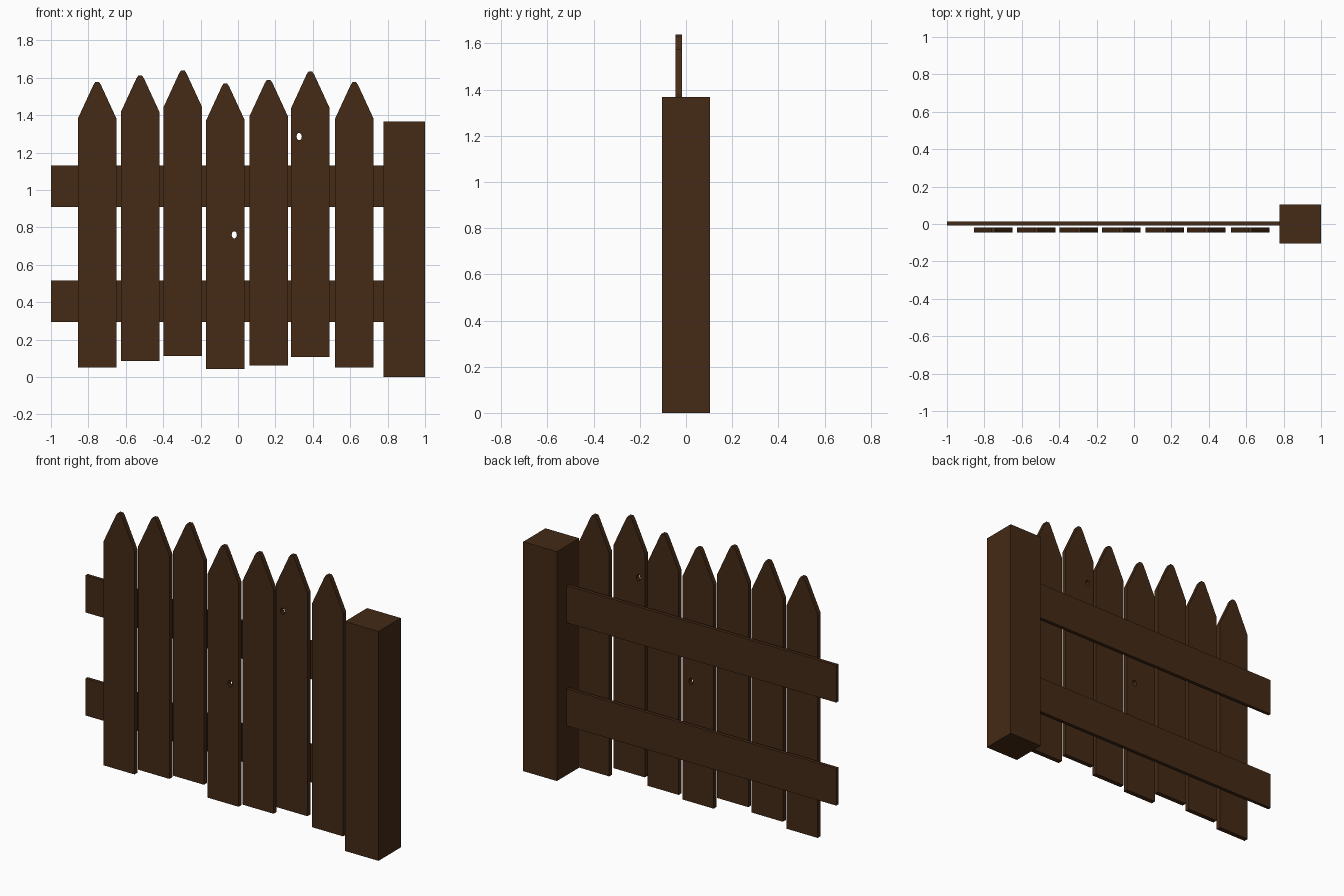
import bpy, bmesh, math
from mathutils import Matrix

if "Cube" in bpy.data.objects:
    bpy.data.objects.remove(bpy.data.objects["Cube"])

wood = bpy.data.materials.new("dark_wood")
wood.diffuse_color = (0.058, 0.023, 0.008, 1)
wood.use_nodes = True
wood.node_tree.nodes["Principled BSDF"].inputs["Base Color"].default_value = wood.diffuse_color


def finish(name, bm):
    bmesh.ops.recalc_face_normals(bm, faces=bm.faces)
    me = bpy.data.meshes.new(name)
    bm.to_mesh(me)
    bm.free()
    me.materials.append(wood)
    ob = bpy.data.objects.new(name, me)
    bpy.context.collection.objects.link(ob)
    return ob


def box(name, lo, hi):
    bm = bmesh.new()
    size = [b - a for a, b in zip(lo, hi)]
    mid = [(a + b) / 2 for a, b in zip(lo, hi)]
    bmesh.ops.create_cube(bm, size=1, matrix=Matrix.Translation(mid) @ Matrix.Diagonal((*size, 1)))
    return finish(name, bm)


def prism(name, outline, y0, y1):
    """Extrude an (x, z) outline from y0 to y1."""
    bm = bmesh.new()
    face = bm.faces.new([bm.verts.new((x, y0, z)) for x, z in outline])
    new = bmesh.ops.extrude_face_region(bm, geom=[face])["geom"]
    verts = [v for v in new if isinstance(v, bmesh.types.BMVert)]
    bmesh.ops.translate(bm, verts=verts, vec=(0, y1 - y0, 0))
    return finish(name, bm)


# Square end post
box("post", (0.778, -0.105, 0), (1, 0.105, 1.367))

# Two horizontal rails behind the pickets
for name, z0, z1 in (("lower_rail", 0.294, 0.515), ("upper_rail", 0.908, 1.13)):
    box(name, (-1, -0.007, z0), (0.79, 0.013, z1))

# Pointed pickets: centre x, bottom z, all the same board
half = [(0.103, 0), (0.103, 1.331), (0.02, 1.511), (0.01, 1.526)]
board = half + [(-x, z) for x, z in reversed(half)]
pickets = [(-0.753, 0.051), (-0.523, 0.086), (-0.295, 0.112), (-0.067, 0.042),
           (0.164, 0.062), (0.387, 0.107), (0.622, 0.05)]
boards = [prism(f"picket_{i + 1}", [(x + px, z + pz) for px, pz in board], -0.046, -0.018)
          for i, (x, z) in enumerate(pickets)]

# Small oval knot holes through two pickets
for i, cx, cz in ((3, -0.02, 0.76), (5, 0.327, 1.285)):
    ring = [(cx + 0.014 * math.cos(a * math.tau / 10), cz + 0.02 * math.sin(a * math.tau / 10))
            for a in range(10)]
    cutter = prism("knot_hole_cutter", ring, -0.1, 0.1)
    cutter.hide_render = True
    cutter.hide_set(True)
    mod = boards[i].modifiers.new("knot_hole", "BOOLEAN")
    mod.operation = "DIFFERENCE"
    mod.solver = "EXACT"
    mod.object = cutter
